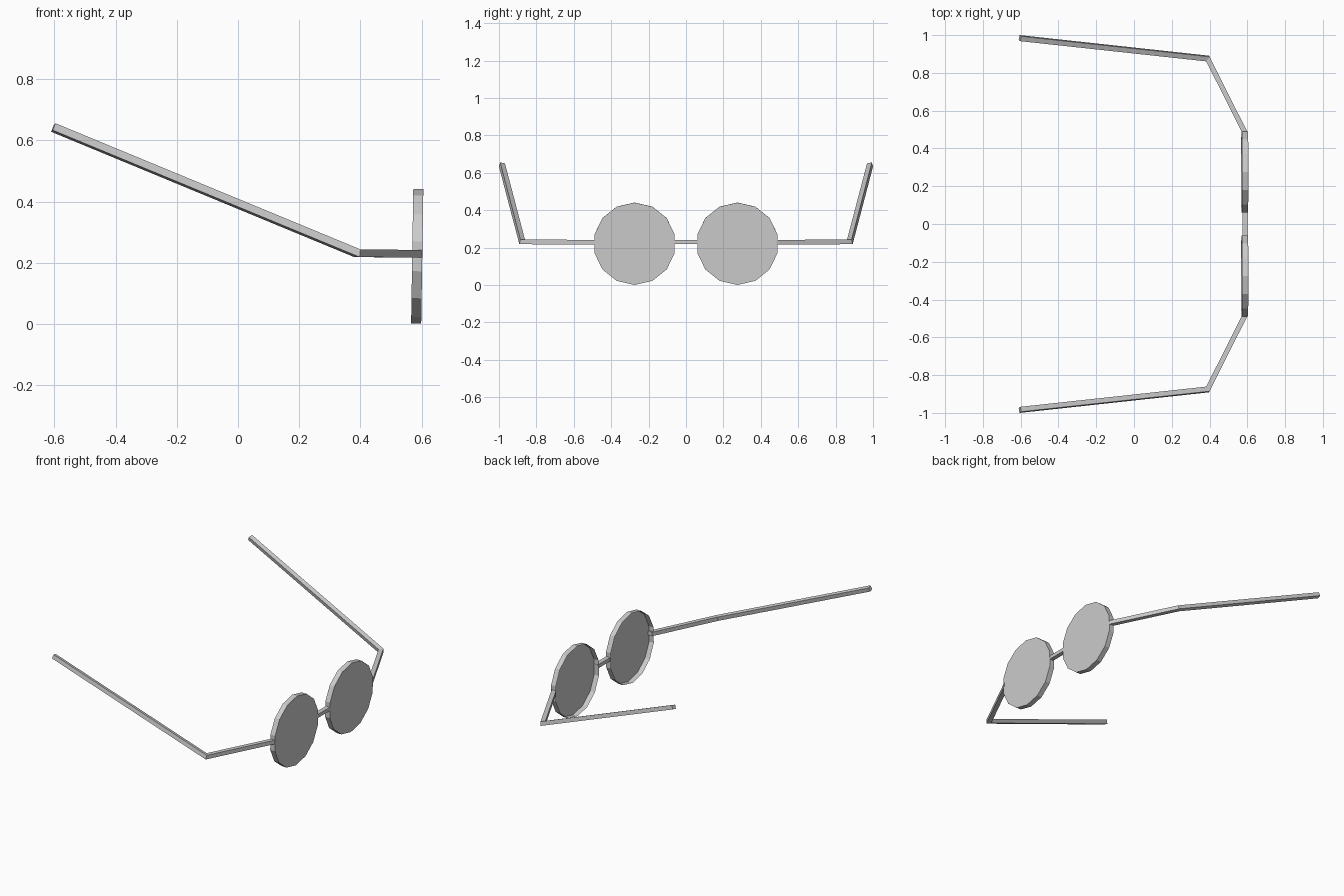
import bpy, bmesh, math
from mathutils import Vector, Matrix

if "Cube" in bpy.data.objects:
    bpy.data.objects.remove(bpy.data.objects["Cube"], do_unlink=True)

grey = bpy.data.materials.new("plain grey")
grey.use_nodes = True
color = (0.6, 0.6, 0.6, 1)
grey.diffuse_color = color
grey.node_tree.nodes["Principled BSDF"].inputs["Base Color"].default_value = color


def finish(name, bm, mirror=False):
    bmesh.ops.recalc_face_normals(bm, faces=bm.faces)
    mesh = bpy.data.meshes.new(name)
    bm.to_mesh(mesh)
    bm.free()
    mesh.materials.append(grey)
    obj = bpy.data.objects.new(name, mesh)
    bpy.context.collection.objects.link(obj)
    if mirror:
        mod = obj.modifiers.new("other side", 'MIRROR')
        mod.use_axis = (False, True, False)
        mod.use_mirror_merge = False
    return obj


def loft(bm, rings):
    """Join successive closed rings of points with quads; return vertex rings."""
    rows = [[bm.verts.new(p) for p in ring] for ring in rings]
    for a, b in zip(rows, rows[1:]):
        for i in range(len(a)):
            j = (i + 1) % len(a)
            bm.faces.new((a[i], a[j], b[j], b[i]))
    return rows


def slide(points, direction, origin, normal):
    """Carry a section along a direction until it lies in a plane."""
    return [p + direction * ((origin - p).dot(normal) / direction.dot(normal))
            for p in points]


# Lenses: shallow fourteen-sided cups, closed at the front, leaning slightly
sides, radius, depth = 14, 0.22, 0.033
outline = [(math.sin(math.tau * i / sides) * radius,
            math.cos(math.tau * i / sides) * radius) for i in range(sides)]
bm = bmesh.new()
front, back = loft(bm, [[Vector((x, y, z)) for y, z in outline]
                        for x in (depth / 2, -depth / 2)])
bm.faces.new(front)
lean = Matrix.Translation((0.586, 0.275, 0.221)) @ Matrix.Rotation(0.016, 4, 'Y')
bmesh.ops.transform(bm, matrix=lean, verts=bm.verts)
finish("lenses", bm, mirror=True)

# Temple arms: a square bar mitred at the hinge corner
start = Vector((0.589, 0.48, 0.229))
hinge = Vector((0.39, 0.876, 0.231))
tip = Vector((-0.604, 0.984, 0.642))
d1 = (hinge - start).normalized()
d2 = (tip - hinge).normalized()
section = [start + Vector((0.015 * sx, 0, 0.0125 * sz))
           for sx, sz in ((1, 1), (1, -1), (-1, -1), (-1, 1))]
corner = slide(section, d1, hinge, d1 + d2)
end = slide(corner, d2, tip, d2)
bm = bmesh.new()
rows = loft(bm, [section, corner, end])
bm.faces.new(rows[0])
bm.faces.new(rows[-1])
finish("temple_arms", bm, mirror=True)

# Bridge between the lenses
bm = bmesh.new()
bmesh.ops.create_cube(bm, size=1, matrix=Matrix.Translation((0.588, 0, 0.23))
                      @ Matrix.Diagonal((0.028, 0.125, 0.023, 1)))
finish("bridge", bm)
